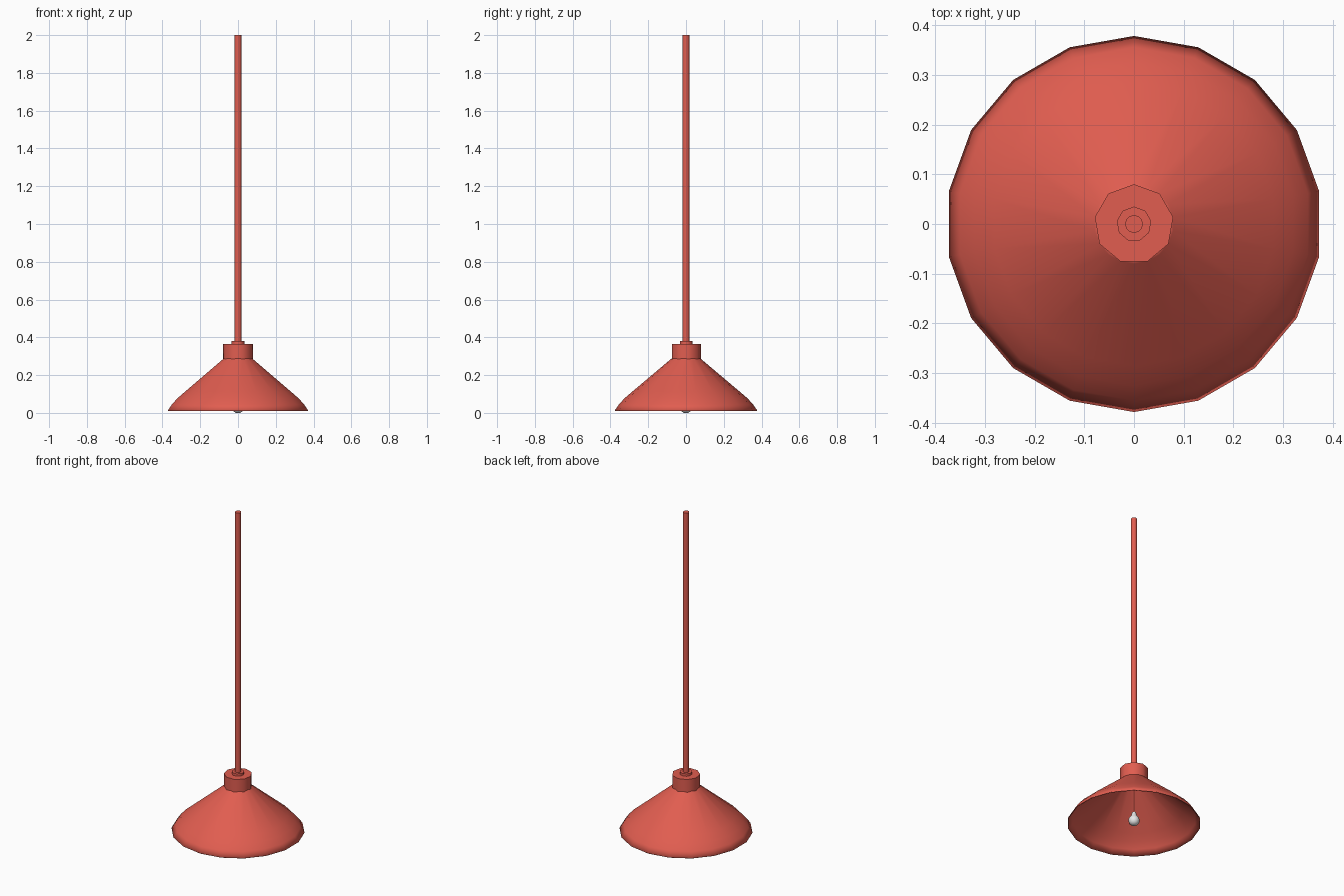
import bpy, bmesh, math

cube = bpy.data.objects.get("Cube")
if cube:
    bpy.data.objects.remove(cube, do_unlink=True)


def make_material(name, rgb):
    mat = bpy.data.materials.new(name)
    mat.use_nodes = True
    colour = (*rgb, 1.0)
    mat.diffuse_color = colour
    mat.node_tree.nodes["Principled BSDF"].inputs["Base Color"].default_value = colour
    return mat


def lathe(name, profile, sides, mat, cap_bottom=False, cap_top=False):
    """Revolve (radius, height) points, listed bottom to top, around the z axis."""
    bm = bmesh.new()
    rings = []
    for radius, z in profile:
        ring = []
        for i in range(sides):
            a = math.pi / 2 + math.tau * i / sides
            ring.append(bm.verts.new((radius * math.cos(a), radius * math.sin(a), z)))
        rings.append(ring)
    for low, high in zip(rings, rings[1:]):
        for i in range(sides):
            j = (i + 1) % sides
            bm.faces.new((low[i], low[j], high[j], high[i]))
    if cap_bottom:
        bm.faces.new(rings[0][::-1])
    if cap_top:
        bm.faces.new(rings[-1])
    mesh = bpy.data.meshes.new(name)
    bm.to_mesh(mesh)
    bm.free()
    mesh.materials.append(mat)
    obj = bpy.data.objects.new(name, mesh)
    bpy.context.collection.objects.link(obj)
    bpy.ops.object.select_all(action="DESELECT")
    obj.select_set(True)
    bpy.context.view_layer.objects.active = obj
    bpy.ops.object.shade_smooth_by_angle(angle=math.radians(50))
    return obj


red = make_material("coral red", (0.75, 0.11, 0.08))
white = make_material("bulb white", (0.8, 0.8, 0.8))

# Flared shade with a thin wall, open at the bottom
shade = lathe("shade", [(0.378, 0.012), (0.355, 0.045), (0.325, 0.078),
                        (0.285, 0.112), (0.08, 0.285), (0.071, 0.292)], 18, red)
wall = shade.modifiers.new("wall", "SOLIDIFY")
wall.thickness = 0.005
wall.offset = -1

# Collar, ring and hanging rod
lathe("collar", [(0.08, 0.285), (0.08, 0.365)], 9, red, cap_top=True)
lathe("rod_ring", [(0.035, 0.36), (0.035, 0.38)], 9, red, cap_top=True)
lathe("rod", [(0.018, 0.365), (0.018, 2.0)], 12, red, cap_top=True)

# Thin inner stem and pear-shaped bulb
lathe("bulb_stem", [(0.007, 0.07), (0.007, 0.364)], 8, red, cap_bottom=True)
lathe("bulb", [(0.012, 0.0), (0.026, 0.01), (0.033, 0.028), (0.029, 0.044),
               (0.016, 0.06), (0.012, 0.08)], 12, white, cap_bottom=True, cap_top=True)
